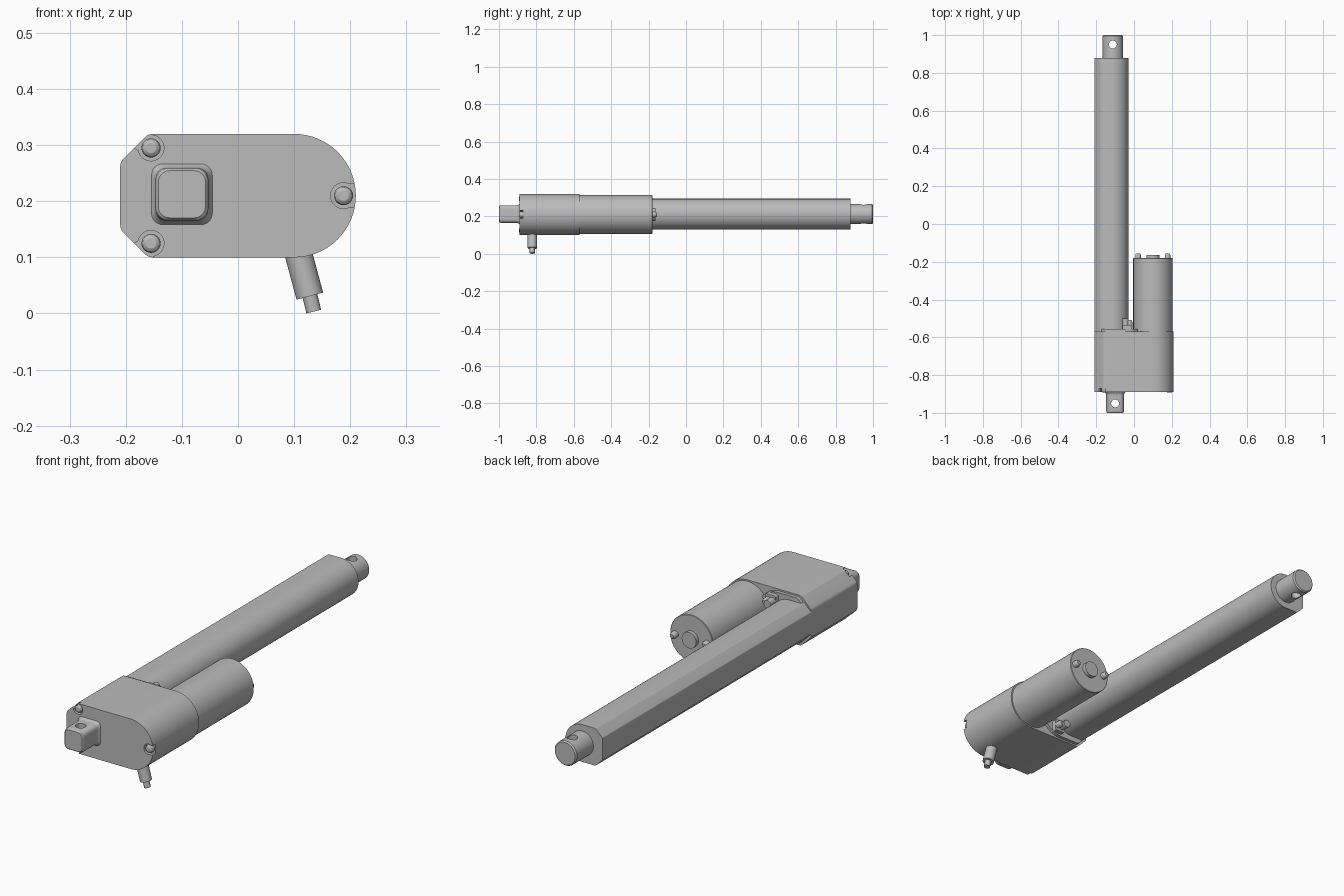
import bpy, bmesh, math
from mathutils import Vector

if "Cube" in bpy.data.objects:
    bpy.data.objects.remove(bpy.data.objects["Cube"], do_unlink=True)

grey = bpy.data.materials.new("light_grey")
grey.use_nodes = True
grey.diffuse_color = (0.5, 0.5, 0.5, 1)
grey.node_tree.nodes["Principled BSDF"].inputs["Base Color"].default_value = (0.5, 0.5, 0.5, 1)

MID = 0.21          # height of the gearbox and motor axis
MOTOR_X = 0.1
TUBE_X, TUBE_Z = -0.112, 0.2125


def arc(cx, cz, r, start, end, n):
    """Points of an arc in the XZ plane, angles in degrees."""
    angles = [math.radians(start + (end - start) * i / n) for i in range(n + 1)]
    return [(cx + r * math.cos(a), cz + r * math.sin(a)) for a in angles]


def circle(cx, cz, r, n=48):
    return arc(cx, cz, r, 0, 360, n)[:-1]


def rounded_square(cx, cz, half, r):
    pts = []
    for k, (sx, sz) in enumerate([(1, 1), (-1, 1), (-1, -1), (1, -1)]):
        pts += arc(cx + sx * (half - r), cz + sz * (half - r), r, 90 * k, 90 * k + 90, 6)
    return pts


def round_and_chamfer(cx, cz, r, left, chamfer, soft):
    """Half round on +x, flat side with chamfered, softened corners on -x."""
    upper = arc(left + chamfer + soft * 0.41, cz + r - soft, soft, 90, 135, 4)
    upper += arc(left + soft, cz + r - chamfer - soft * 0.41, soft, 135, 180, 4)
    lower = [(x, 2 * cz - z) for x, z in reversed(upper)]
    return arc(cx, cz, r, -90, 90, 32) + upper + lower


def loft(name, sections):
    """Skin a list of (y, outline) sections and cap both ends."""
    bm = bmesh.new()
    rings = [[bm.verts.new((x, y, z)) for x, z in pts] for y, pts in sections]
    count = len(rings[0])
    for a, b in zip(rings, rings[1:]):
        for i in range(count):
            j = (i + 1) % count
            bm.faces.new((a[i], a[j], b[j], b[i]))
    bm.faces.new(rings[0])
    bm.faces.new(rings[-1])
    bmesh.ops.recalc_face_normals(bm, faces=bm.faces)
    mesh = bpy.data.meshes.new(name)
    bm.to_mesh(mesh)
    bm.free()
    mesh.materials.append(grey)
    obj = bpy.data.objects.new(name, mesh)
    bpy.context.collection.objects.link(obj)
    return obj


def rod(name, start, end, r, n=40):
    """Cylinder between two points."""
    a, b = Vector(start), Vector(end)
    bpy.ops.mesh.primitive_cylinder_add(vertices=n, radius=r, depth=(b - a).length,
                                        location=(a + b) / 2)
    obj = bpy.context.object
    obj.name = name
    obj.rotation_euler = (b - a).to_track_quat('Z', 'Y').to_euler()
    obj.data.materials.append(grey)
    return obj


def cut(target, cutter):
    mod = target.modifiers.new("cut", 'BOOLEAN')
    mod.operation, mod.solver, mod.object = 'DIFFERENCE', 'EXACT', cutter
    bpy.context.view_layer.objects.active = target
    bpy.ops.object.modifier_apply(modifier=mod.name)
    bpy.data.objects.remove(cutter, do_unlink=True)


def screw(name, x, z, y0, y1, r):
    """Domed screw head pointing from y0 to y1."""
    d = y1 - y0
    steps = [(0, 1), (0.6, 1), (0.85, 0.85), (1, 0.55)]
    return loft(name, [(y0 + d * t, circle(x, z, r * s, 24)) for t, s in steps])


# Gearbox housing with recessed corner screws
body = round_and_chamfer(MOTOR_X, MID, 0.11, -0.21, 0.05, 0.02)
gearbox = loft("gearbox_housing", [(-0.89, body), (-0.57, body)])
for i, (x, z, ox, oz) in enumerate([(-0.155, 0.295, -1, 1), (-0.155, 0.125, -1, -1),
                                    (0.188, MID, 1, 0)]):
    cut(gearbox, rod("recess_cutter", (x, -0.92, z), (x, -0.872, z), 0.023))
    cut(gearbox, rod("recess_cutter", (x + ox * 0.016, -0.92, z + oz * 0.016),
                     (x + ox * 0.016, -0.872, z + oz * 0.016), 0.021))
    screw("housing_screw_%d" % (i + 1), x, z, -0.87, -0.893, 0.017)

# Step behind the housing, around the tube
step = round_and_chamfer(-0.06, MID, 0.103, -0.203, 0.05, 0.02)
loft("housing_collar", [(-0.58, step), (-0.555, step)])

# Front mounting lug with flared base and pin hole
lug = loft("front_lug", [(y, rounded_square(-0.1, 0.2125, h, 0.02)) for y, h in
                         [(-1, 0.042), (-0.997, 0.045), (-0.99, 0.047), (-0.905, 0.047),
                          (-0.897, 0.049), (-0.892, 0.053), (-0.885, 0.057)]])
cut(lug, rod("pin_cutter", (-0.1, -0.95, 0), (-0.1, -0.95, 0.5), 0.021))

# Main tube
tube = round_and_chamfer(TUBE_X, TUBE_Z, 0.082, -0.21, 0.034, 0.008)
loft("outer_tube", [(-0.58, tube), (0.88, tube)])

# Rod end with pin hole
tip = loft("rod_end", [(y, circle(TUBE_X, TUBE_Z, r)) for y, r in
                       [(0.87, 0.054), (0.994, 0.054), (1, 0.049)]])
cut(tip, rod("pin_cutter", (TUBE_X, 0.95, 0), (TUBE_X, 0.95, 0.5), 0.021))

# Motor can, rear boss and rear screws
loft("motor_can", [(y, circle(MOTOR_X, MID, r, 64)) for y, r in
                   [(-0.58, 0.104), (-0.182, 0.104), (-0.18, 0.102)]])
loft("motor_boss", [(y, circle(MOTOR_X, MID, 0.035)) for y in (-0.185, -0.163)])
for side in (-1, 1):
    screw("motor_screw_%s" % ("left" if side > 0 else "right"),
          MOTOR_X + side * 0.078, MID, -0.185, -0.155, 0.015)

# Clamp blocks and screws between tube and motor, above and below
for side, label in ((1, "upper"), (-1, "lower")):
    z = MID + side * 0.068
    block = rounded_square(-0.035, z, 0.026, 0.008)
    loft(label + "_clamp", [(-0.57, block), (-0.535, block)])
    loft(label + "_clamp_tab", [(y, circle(-0.045, z, 0.017, 24)) for y in (-0.54, -0.5)])
    screw(label + "_clamp_screw", -0.024, z, -0.54, -0.508, 0.015)

# Slanted cable gland and cable
rod("cable_gland", (0.1, -0.822, 0.135), (0.128, -0.822, 0.031), 0.0245)
rod("cable", (0.126, -0.822, 0.04), (0.135, -0.822, 0.0035), 0.0135)

for obj in bpy.context.scene.objects:
    if obj.type == 'MESH':
        bpy.ops.object.select_all(action='DESELECT')
        obj.select_set(True)
        bpy.context.view_layer.objects.active = obj
        bpy.ops.object.shade_smooth_by_angle(angle=math.radians(30))
